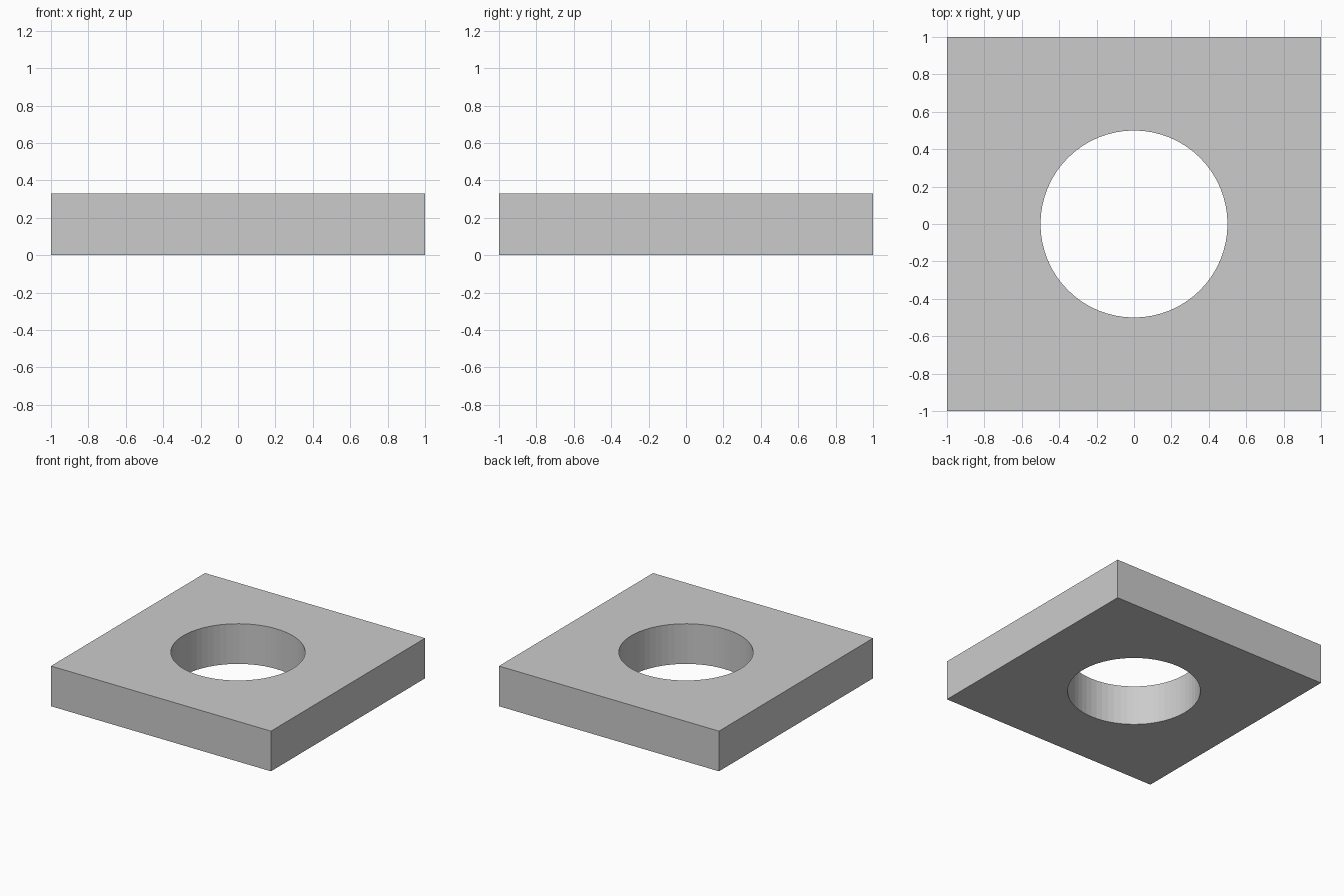
import bpy

if "Cube" in bpy.data.objects:
    bpy.data.objects.remove(bpy.data.objects["Cube"])

WIDTH, HEIGHT, HOLE_RADIUS = 2.0, 0.33, 0.5

# Square plate standing on z = 0
bpy.ops.mesh.primitive_cube_add(size=1, location=(0, 0, HEIGHT / 2))
plate = bpy.context.object
plate.name = "square_plate"
plate.scale = (WIDTH, WIDTH, HEIGHT)
bpy.ops.object.transform_apply(location=True, rotation=False, scale=True)

# Round cutter for the central through hole
bpy.ops.mesh.primitive_cylinder_add(vertices=64, radius=HOLE_RADIUS,
                                    depth=HEIGHT * 3, location=(0, 0, HEIGHT / 2))
cutter = bpy.context.object
cutter.name = "hole_cutter"
cutter.hide_render = True
cutter.display_type = 'WIRE'

# Cut the hole
hole = plate.modifiers.new("centre_hole", 'BOOLEAN')
hole.operation = 'DIFFERENCE'
hole.solver = 'EXACT'
hole.object = cutter
